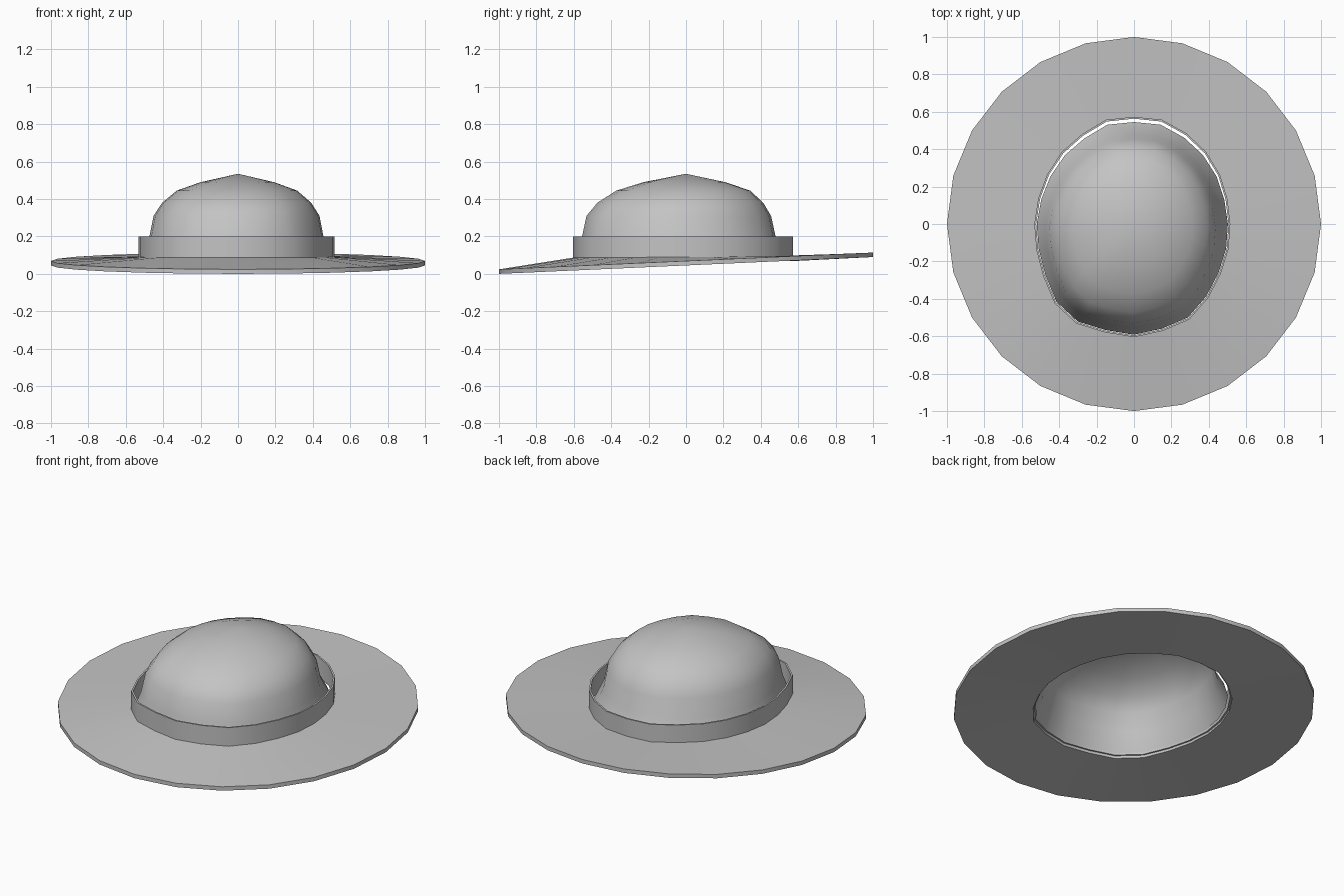
import bpy, bmesh, math

if "Cube" in bpy.data.objects:
    bpy.data.objects.remove(bpy.data.objects["Cube"])

N = 24
# Head-hole radius every 15 degrees, counter-clockwise from +x
HOLE = [.515, .517, .53, .545, .56, .577, .573, .577, .555, .545, .535, .53,
        .533, .54, .56, .60, .615, .60, .605, .592, .59, .56, .535, .523]

felt = bpy.data.materials.new("grey felt")
felt.diffuse_color = (0.55, 0.55, 0.55, 1)
felt.use_nodes = True
felt.node_tree.nodes["Principled BSDF"].inputs["Base Color"].default_value = felt.diffuse_color


def ring(radius, height):
    """Ring of N points; radius(i, sin) and height(x, y) shape it."""
    pts = []
    for i in range(N):
        a = 2 * math.pi * i / N
        r = radius(i, math.sin(a))
        x, y = r * math.cos(a), r * math.sin(a)
        pts.append((x, y, height(x, y)))
    return pts


def loft(name, rings, closed=False, tip=None, angle=30):
    """Skin a stack of rings; closed joins last to first, tip adds an apex."""
    bm = bmesh.new()
    loops = [[bm.verts.new(p) for p in r] for r in rings]
    pairs = list(zip(loops, loops[1:]))
    if closed:
        pairs.append((loops[-1], loops[0]))
    for a, b in pairs:
        for i in range(N):
            j = (i + 1) % N
            bm.faces.new((a[i], a[j], b[j], b[i]))
    if tip:
        t = bm.verts.new(tip)
        for i in range(N):
            bm.faces.new((loops[-1][i], loops[-1][(i + 1) % N], t))
    bmesh.ops.recalc_face_normals(bm, faces=bm.faces)
    mesh = bpy.data.meshes.new(name)
    bm.to_mesh(mesh)
    bm.free()
    ob = bpy.data.objects.new(name, mesh)
    bpy.context.collection.objects.link(ob)
    mesh.materials.append(felt)
    bpy.context.view_layer.objects.active = ob
    ob.select_set(True)
    bpy.ops.object.shade_smooth_by_angle(angle=math.radians(angle))
    ob.select_set(False)
    return ob


def hole(i, s):
    return HOLE[i]


def outer(i, s):
    return 1.0


# Brim: tilted round edge, nearly level around the head hole
loft("brim", [
    ring(hole, lambda x, y: .066 + .004 * y),
    ring(outer, lambda x, y: .045 + .045 * y),
    ring(outer, lambda x, y: .069 + .045 * y),
    ring(hole, lambda x, y: .09 + .006 * y),
], closed=True)


# Band: thin upright strip around the hole
def band_inner(i, s):
    return HOLE[i] - .01


loft("hat_band", [
    ring(hole, lambda x, y: .08),
    ring(hole, lambda x, y: .2),
    ring(band_inner, lambda x, y: .2),
    ring(band_inner, lambda x, y: .08),
], closed=True)


# Crown: smooth dome, leaving a small gap to the band at the back
def crown_radius(f):
    return lambda i, s: f * (HOLE[i] - .013 - .015 * max(0, s))


LEVELS = [(1, .09, 0), (.91, .2, -.017), (.868, .31, -.018),
          (.78, .38, -.012), (.63, .445, 0), (.385, .49, 0)]
crown_rings = []
for f, z, shift in LEVELS:
    pts = ring(crown_radius(f), lambda x, y: z)
    crown_rings.append([(x, y + shift, h) for x, y, h in pts])
loft("crown", crown_rings, tip=(0, 0, .535), angle=60)
